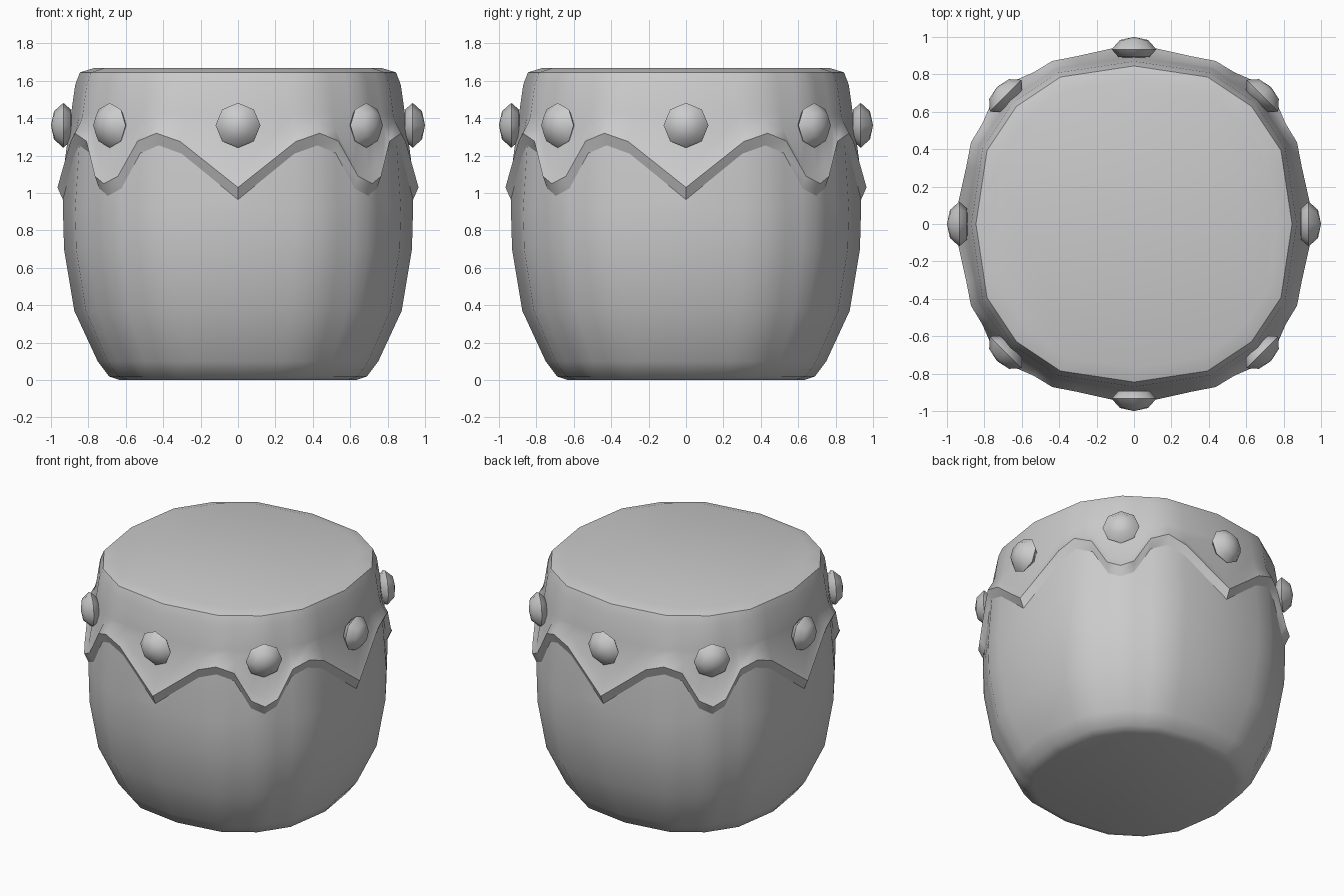
import bpy, bmesh
from math import sin, cos, radians, hypot, atan2
from mathutils import Matrix

if "Cube" in bpy.data.objects:
    bpy.data.objects.remove(bpy.data.objects["Cube"])

# barrel profile measured on the axis: (height, radius)
PROFILE = [(0, .63), (.02, .69), (.1, .75), (.37, .875), (.7, .93), (.95, .937),
           (1.1, .93), (1.3, .908), (1.42, .893), (1.58, .87), (1.645, .845), (1.668, .77)]
# rounded-square section and wavy skirt edge over the first 45 degrees
SECTION = [(0, 1.0), (26.6, 1.04), (45, 1.052)]
WAVE = [(0, 1.03), (19, 1.275), (26.6, 1.32), (33.5, 1.278), (40, 1.09), (45, 1.05)]


def lerp(table, t):
    for (a, u), (b, v) in zip(table, table[1:]):
        if t <= b:
            return u + (v - u) * (t - a) / (b - a)
    return table[-1][1]


def fold(a):
    a %= 90
    return min(a, 90 - a)


def section(a):
    # straight chords between the section corners
    f = fold(a)
    for (a0, r0), (a1, r1) in zip(SECTION, SECTION[1:]):
        if f <= a1 + 1e-6:
            a0, a1, t = radians(a0), radians(a1), radians(f)
            return r0 * r1 * sin(a1 - a0) / (r0 * sin(t - a0) + r1 * sin(a1 - t))


base = [w[0] for w in WAVE]
quarter = base + [90 - a for a in reversed(base[1:-1])]
ANGLES = [q * 90 + a for q in range(4) for a in quarter]


def edge(a):
    return lerp(WAVE, fold(a))


def finish(name, bm, angle):
    bmesh.ops.recalc_face_normals(bm, faces=bm.faces)
    mesh = bpy.data.meshes.new(name)
    bm.to_mesh(mesh)
    bm.free()
    ob = bpy.data.objects.new(name, mesh)
    bpy.context.collection.objects.link(ob)
    bpy.ops.object.select_all(action='DESELECT')
    ob.select_set(True)
    bpy.context.view_layer.objects.active = ob
    bpy.ops.object.shade_smooth_by_angle(angle=radians(angle))
    return ob


def loft(name, rows, cap_row):
    """rows: functions angle -> (height, outward offset)."""
    bm = bmesh.new()
    rings = []
    for row in rows:
        ring = []
        for a in ANGLES:
            z, off = row(a)
            r = (lerp(PROFILE, z) + off) * section(a)
            ring.append(bm.verts.new((r * cos(radians(a)), r * sin(radians(a)), z)))
        rings.append(ring)
    n = len(ANGLES)
    for lo, hi in zip(rings, rings[1:]):
        for i in range(n):
            j = (i + 1) % n
            bm.faces.new((lo[i], lo[j], hi[j], hi[i]))
    bm.faces.new(rings[cap_row])
    return finish(name, bm, 50)


def level(z):
    return lambda a: (z, 0)


# drum body, ending under the wavy lip
loft("drum_body", [level(z) for z in (0, .02, .1, .37, .7, .92)]
     + [lambda a: (edge(a) - .065, 0)], 0)

# drum skin with flared wavy lip and flat head
loft("drum_skin", [lambda a: (edge(a) - .065, 0),
                   lambda a: (edge(a), .032),
                   lambda a: (edge(a) + .065, .006)]
     + [level(z) for z in (1.42, 1.58, 1.645, 1.668)], -1)

# eight-sided flattened studs around the skin
STUD = [(-.04, .085), (0, .12), (.05, .075)]
for k in range(8):
    bm = bmesh.new()
    rings = [[bm.verts.new((x, r * cos(radians(45 * i)), r * sin(radians(45 * i))))
              for i in range(8)] for x, r in STUD]
    for lo, hi in zip(rings, rings[1:]):
        for i in range(8):
            j = (i + 1) % 8
            bm.faces.new((lo[i], lo[j], hi[j], hi[i]))
    for ring, x in ((rings[0], -.05), (rings[-1], .066)):
        tip = bm.verts.new((x, 0, 0))
        for i in range(8):
            bm.faces.new((ring[i], ring[(i + 1) % 8], tip))
    dist = .934 if k % 2 == 0 else .97
    bm.transform(Matrix.Rotation(radians(45 * k), 4, 'Z') @ Matrix.Translation((dist, 0, 1.362)))
    finish(f"stud_{k + 1}", bm, 60)
